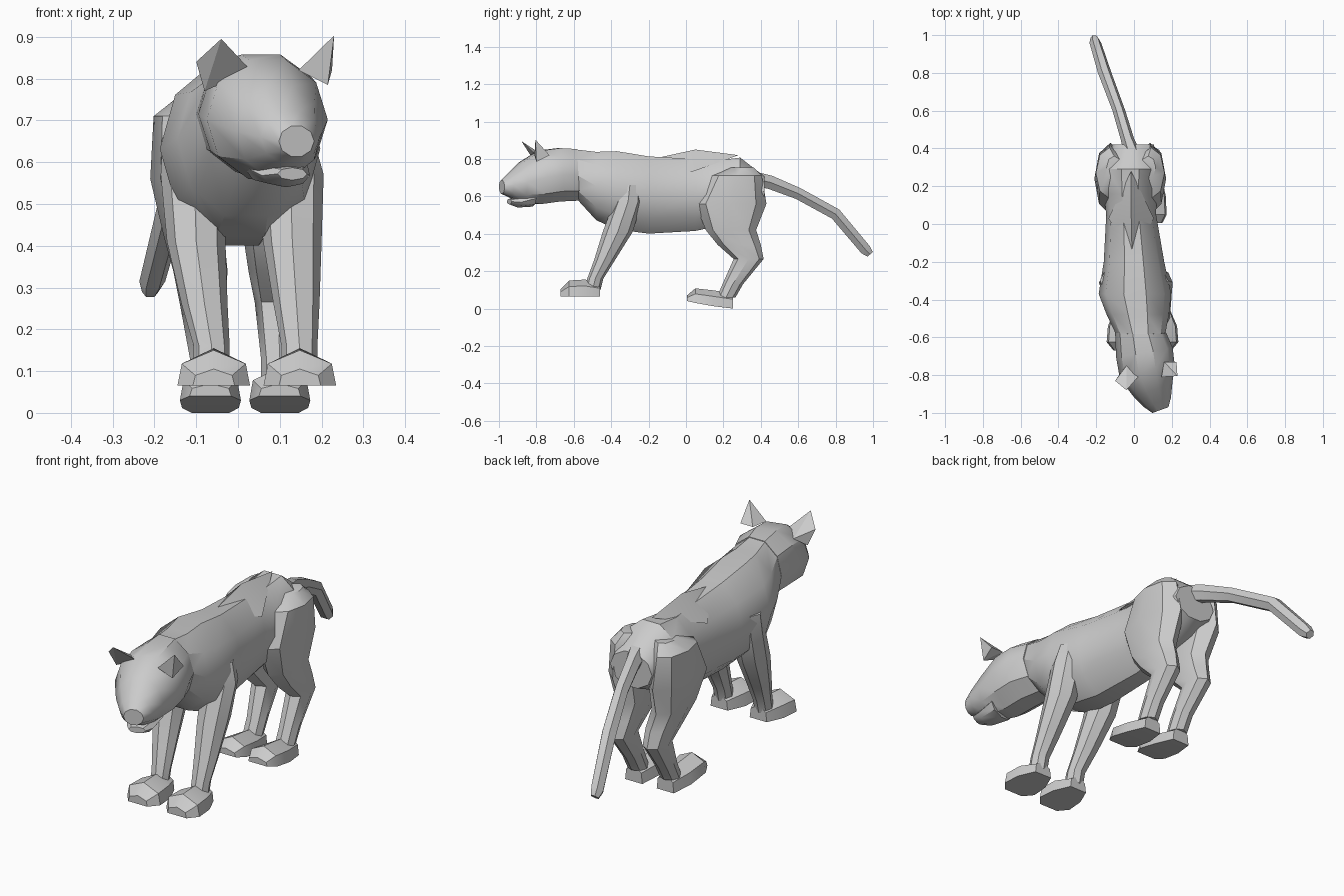
import bpy, bmesh, math
from mathutils import Vector


def finish(name, bm, angle=35):
    bmesh.ops.recalc_face_normals(bm, faces=bm.faces)
    me = bpy.data.meshes.new(name)
    bm.to_mesh(me)
    bm.free()
    ob = bpy.data.objects.new(name, me)
    bpy.context.collection.objects.link(ob)
    bpy.ops.object.select_all(action='DESELECT')
    ob.select_set(True)
    bpy.context.view_layer.objects.active = ob
    bpy.ops.object.shade_smooth_by_angle(angle=math.radians(angle))
    return ob


def skin(name, rings, angle=35):
    """Bridge equal-length point rings and cap both ends."""
    bm = bmesh.new()
    vs = [[bm.verts.new(p) for p in r] for r in rings]
    n = len(vs[0])
    for a, b in zip(vs, vs[1:]):
        for i in range(n):
            j = (i + 1) % n
            bm.faces.new((a[i], a[j], b[j], b[i]))
    bm.faces.new(vs[0])
    bm.faces.new(vs[-1])
    return finish(name, bm, angle)


def ring(x, y, z, rx, rz, tilt=0, yaw=0, n=8):
    """Oval section: tilt 0 is upright, tilt 90 is horizontal."""
    t, w = math.radians(tilt), math.radians(yaw)
    u = Vector((math.cos(w), math.sin(w), 0))
    v = Vector((0, math.sin(t), math.cos(t)))
    angs = [2 * math.pi * i / n for i in range(n)]
    return [Vector((x, y, z)) + u * rx * math.cos(a) + v * rz * math.sin(a) for a in angs]


def hull(name, pts, angle=20):
    bm = bmesh.new()
    for p in pts:
        bm.verts.new(p)
    bmesh.ops.convex_hull(bm, input=bm.verts)
    return finish(name, bm, angle)


def paw(name, x, sections):
    """Flat-soled paw; sections are (y, half width, sole z, height)."""
    prof = [(-1, 0), (-.88, .62), (0, 1), (.88, .62), (1, 0)]
    skin(name, [[(x + a * w, y, s + b * h) for a, b in prof] for y, w, s, h in sections])


# torso
skin("torso", [ring(*r, n=10) for r in [
    (.035, -.585, .715, .13, .143, -3),
    (.02, -.48, .655, .165, .192),
    (.005, -.37, .632, .192, .22),
    (0, -.2, .607, .16, .217),
    (-.015, .05, .607, .132, .202),
    (-.02, .16, .615, .14, .185),
    (-.02, .29, .65, .15, .165),
    (-.005, .42, .625, .11, .085)]])

# raised plate along the spine
hull("back_ridge", [(-.01, -.18, .80), (-.015, .28, .82), (-.015, .05, .85),
                    (-.135, .03, .73), (.105, .03, .73)])

# head, turned to one side
skin("head", [ring(*r, n=10) for r in [
    (.035, -.575, .715, .135, .145, -3, 0),
    (.055, -.68, .715, .152, .15, 0, 10),
    (.07, -.78, .702, .15, .15, 0, 15),
    (.10, -.88, .674, .108, .115, 0, 18),
    (.125, -.945, .66, .075, .066, 0, 20),
    (.14, -.985, .65, .045, .038, 0, 20)]])
skin("lower_jaw", [ring(*r) for r in [
    (.09, -.82, .59, .08, .045, 0, 15),
    (.115, -.90, .568, .06, .028, 0, 18),
    (.13, -.945, .572, .038, .015, 0, 20)]])

# ears
hull("ear_left", [(-.10, -.83, .84), (-.04, -.88, .895), (.03, -.80, .82),
                  (-.08, -.80, .77), (-.04, -.75, .81)])
hull("ear_right", [(.23, -.805, .903), (.145, -.81, .82), (.215, -.80, .785),
                   (.225, -.73, .82), (.16, -.73, .82)])

# tail
skin("tail", [ring(*r, n=6) for r in [
    (-.01, .38, .69, .045, .045, 20),
    (-.035, .45, .675, .036, .042, 20),
    (-.08, .60, .615, .034, .036, 25),
    (-.155, .80, .505, .036, .036, 40),
    (-.205, .96, .315, .031, .034, 48),
    (-.21, .985, .29, .02, .022, 48)]])

for side, s in (("left", -1), ("right", 1)):
    # front legs: (offset x, y, z, rx, ry), shifted because the stance is off centre
    shift = [0, .01, .015, .03, .042, .042]
    front = [(.11, -.30, .66, .07, .06), (.115, -.31, .57, .08, .075),
             (.115, -.365, .41, .07, .08), (.11, -.435, .26, .055, .056),
             (.105, -.485, .16, .043, .043), (.105, -.50, .10, .043, .043)]
    skin("front_leg_" + side,
         [ring(s * x + d, y, z, rx, ry, 90) for (x, y, z, rx, ry), d in zip(front, shift)])
    paw("front_paw_" + side, s * .103 + .045,
        [(-.67, .05, .065, .04), (-.625, .087, .065, .085),
         (-.54, .08, .065, .09), (-.46, .045, .065, .07)])

    # hind legs
    shift = [-.015, -.02, -.02, -.01, 0, .005, .015, .015]
    hind = [(.09, .30, .755, .04, .06), (.11, .27, .71, .072, .135),
            (.105, .24, .56, .085, .19), (.095, .24, .42, .072, .135),
            (.09, .285, .34, .065, .115), (.09, .335, .265, .055, .08),
            (.085, .25, .13, .045, .055), (.085, .215, .06, .045, .05)]
    skin("hind_leg_" + side,
         [ring(s * x + d, y, z, rx, ry, 90) for (x, y, z, rx, ry), d in zip(hind, shift)])
    paw("hind_paw_" + side, s * .083 + .017,
        [(.005, .05, .04, .03), (.05, .073, .03, .078),
         (.15, .068, .012, .085), (.25, .045, 0, .08)])
